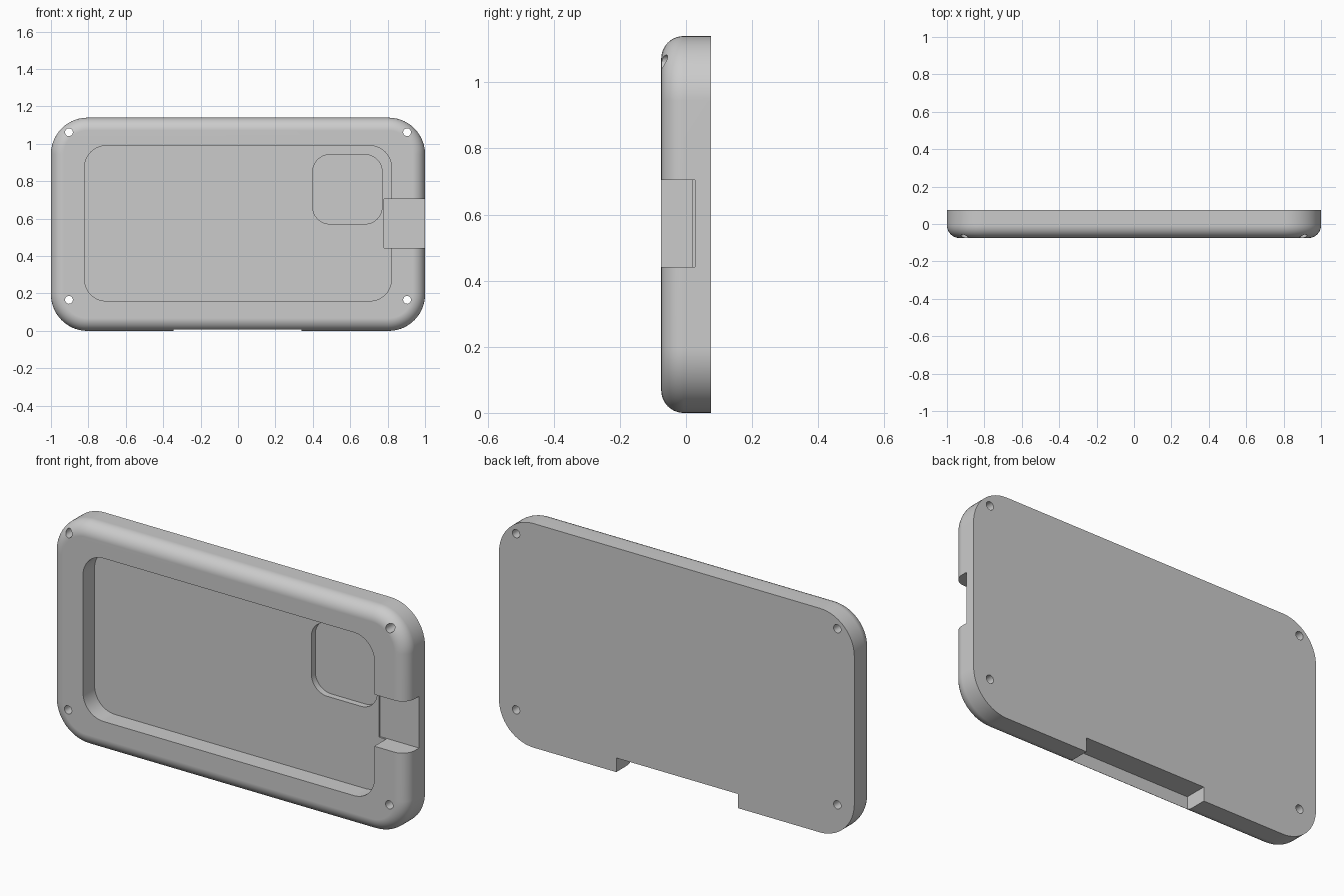
import bpy, bmesh, math

cube = bpy.data.objects.get("Cube")
if cube:
    bpy.data.objects.remove(cube, do_unlink=True)

W, H, T = 2.0, 1.14, 0.15        # overall width, height, thickness
CORNER, FILLET = 0.195, 0.068    # outline corner radius, front edge rounding
FRONT, BACK = -T / 2, T / 2

grey = bpy.data.materials.new("light grey")
grey.use_nodes = True
grey.diffuse_color = (0.6, 0.6, 0.6, 1)
grey.node_tree.nodes["Principled BSDF"].inputs["Base Color"].default_value = (0.6, 0.6, 0.6, 1)


def rounded_rect(x0, x1, z0, z1, r, seg=14):
    """Outline of a rounded rectangle in the XZ plane."""
    pts = []
    centres = [(x1 - r, z1 - r), (x0 + r, z1 - r), (x0 + r, z0 + r), (x1 - r, z0 + r)]
    for i, (cx, cz) in enumerate(centres):
        for k in range(seg + 1):
            a = math.pi / 2 * (i + k / seg)
            pts.append((cx + r * math.cos(a), cz + r * math.sin(a)))
    return pts


def loft(name, rings):
    """Closed solid through (y, outline) rings, capped at both ends."""
    bm = bmesh.new()
    loops = [[bm.verts.new((x, y, z)) for x, z in pts] for y, pts in rings]
    for a, b in zip(loops, loops[1:]):
        for i in range(len(a)):
            j = (i + 1) % len(a)
            bm.faces.new((a[i], a[j], b[j], b[i]))
    bm.faces.new(loops[0])
    bm.faces.new(loops[-1])
    bmesh.ops.recalc_face_normals(bm, faces=bm.faces[:])
    mesh = bpy.data.meshes.new(name)
    bm.to_mesh(mesh)
    bm.free()
    mesh.materials.append(grey)
    obj = bpy.data.objects.new(name, mesh)
    bpy.context.collection.objects.link(obj)
    return obj


def prism(name, pts, y0, y1):
    return loft(name, [(y0, pts), (y1, pts)])


def box(name, x0, x1, z0, z1, y0, y1):
    return prism(name, [(x0, z0), (x1, z0), (x1, z1), (x0, z1)], y0, y1)


# Body: rounded plate with a quarter-round front edge and a square back edge
rings = [(BACK, rounded_rect(-W / 2, W / 2, 0, H, CORNER))]
STEPS = 12
for k in range(STEPS + 1):
    a = math.pi / 2 * k / STEPS
    inset = FILLET * (1 - math.cos(a))
    y = FRONT + FILLET * (1 - math.sin(a))
    rings.append((y, rounded_rect(-W / 2 + inset, W / 2 - inset, inset, H - inset, CORNER - inset)))
body = loft("tray_body", rings)

# Cutters: main recess, deeper corner recess, side slot, rear bottom notch
cutters = [
    prism("main_recess", rounded_rect(-0.82, 0.82, 0.16, 0.99, 0.115), -0.2, 0.018),
    prism("corner_recess", rounded_rect(0.40, 0.77, 0.572, 0.942, 0.09), -0.2, 0.05),
    box("side_slot", 0.78, 1.2, 0.442, 0.705, -0.2, 0.027),
    box("rear_notch", -0.345, 0.34, -0.2, 0.072, -0.04, 0.2),
]

# Four screw holes straight through the corners
for x in (-0.904, 0.904):
    for z in (0.166, 1.062):
        hole = rounded_rect(x - 0.021, x + 0.021, z - 0.021, z + 0.021, 0.0209, 6)
        cutters.append(prism("screw_hole", hole, -0.2, 0.2))

bpy.ops.object.select_all(action='DESELECT')
bpy.context.view_layer.objects.active = body
body.select_set(True)
for cutter in cutters:
    cutter.hide_render = True
    mod = body.modifiers.new("cut", 'BOOLEAN')
    mod.operation, mod.solver, mod.object = 'DIFFERENCE', 'EXACT', cutter
    bpy.ops.object.modifier_apply(modifier=mod.name)
    bpy.data.objects.remove(cutter, do_unlink=True)

# Smooth rounded edges, crisp cut edges, flat large faces
bpy.ops.object.shade_smooth_by_angle(angle=math.radians(30))
weighted = body.modifiers.new("weighted_normals", 'WEIGHTED_NORMAL')
weighted.keep_sharp = True
bpy.ops.object.modifier_apply(modifier=weighted.name)
